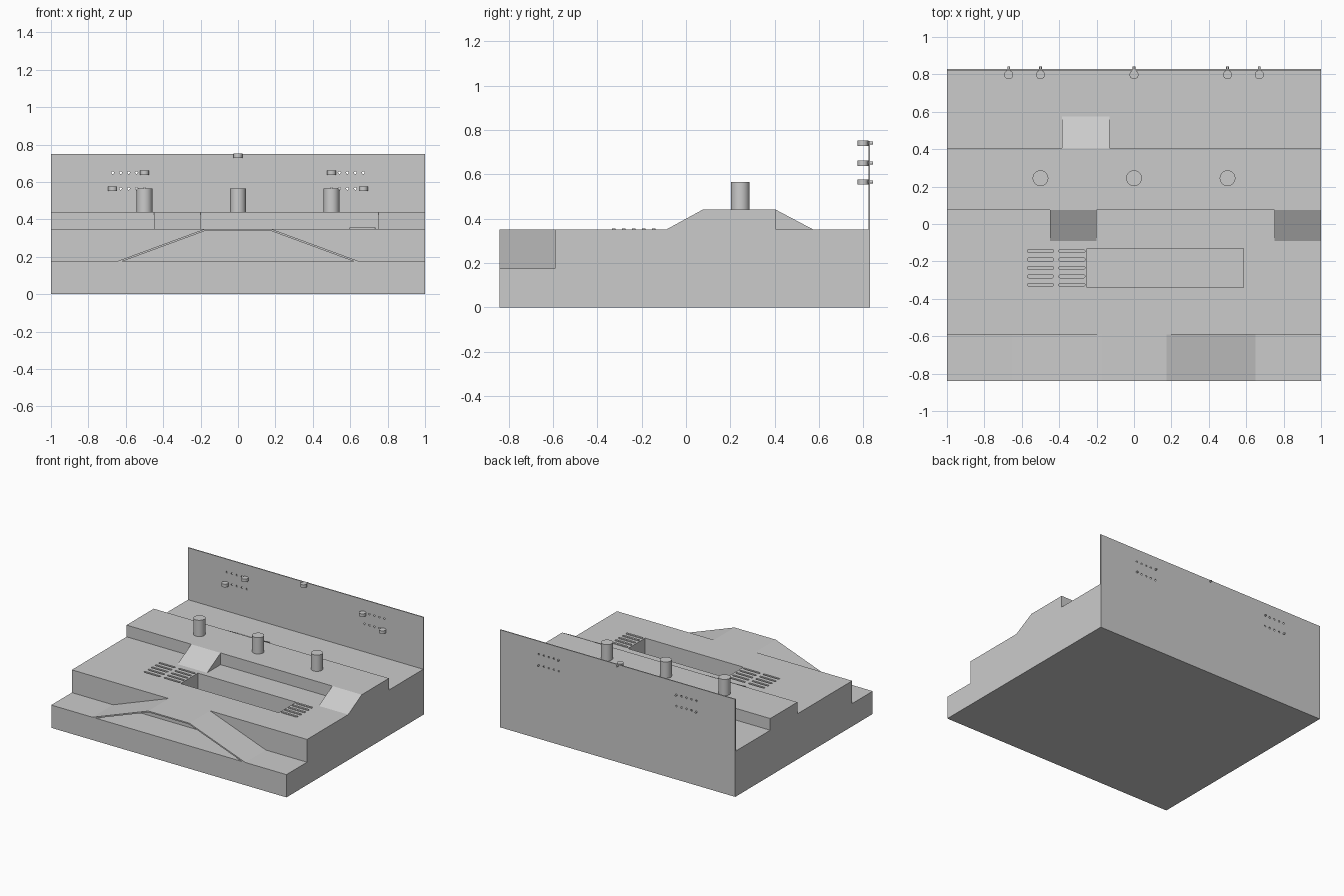
import bpy, bmesh, math
from mathutils import Matrix, Vector

if "Cube" in bpy.data.objects:
    bpy.data.objects.remove(bpy.data.objects["Cube"])

grey = bpy.data.materials.new("plain grey")
grey.use_nodes = True
grey.diffuse_color = (0.6, 0.6, 0.6, 1)
grey.node_tree.nodes["Principled BSDF"].inputs["Base Color"].default_value = (0.6, 0.6, 0.6, 1)


def finish(name, bm):
    bmesh.ops.recalc_face_normals(bm, faces=bm.faces)
    mesh = bpy.data.meshes.new(name)
    bm.to_mesh(mesh)
    bm.free()
    mesh.materials.append(grey)
    obj = bpy.data.objects.new(name, mesh)
    bpy.context.collection.objects.link(obj)
    return obj


def add_prism(bm, outline, direction):
    """Extrude a closed outline along a direction."""
    face = bm.faces.new([bm.verts.new(p) for p in outline])
    grown = bmesh.ops.extrude_face_region(bm, geom=[face])["geom"]
    verts = [v for v in grown if isinstance(v, bmesh.types.BMVert)]
    bmesh.ops.translate(bm, verts=verts, vec=direction)


def add_box(bm, low, high):
    (x, y, z), (u, v, w) = low, high
    add_prism(bm, [(x, y, z), (u, y, z), (u, v, z), (x, v, z)], (0, 0, w - z))


def add_cylinder(bm, centre, radius, height, sides=32, along_y=False):
    matrix = Matrix.Translation(Vector(centre))
    if along_y:
        matrix = matrix @ Matrix.Rotation(math.pi / 2, 4, "X")
    bmesh.ops.create_cone(bm, cap_ends=True, segments=sides, radius1=radius,
                          radius2=radius, depth=height, matrix=matrix)


def add_slot(bm, x, y, z, height, length=0.14, radius=0.008):
    """Bar with rounded ends, starting at x."""
    outline = []
    for end, start in ((x + length - radius, -90), (x + radius, 90)):
        for step in range(7):
            a = math.radians(start + step * 30)
            outline.append((end + radius * math.cos(a), y + radius * math.sin(a), z))
    add_prism(bm, outline, (0, 0, height))


def cut(obj, cutter):
    cutter.hide_render = True
    mod = obj.modifiers.new("cut", "BOOLEAN")
    mod.operation = "DIFFERENCE"
    mod.solver = "EXACT"
    mod.object = cutter
    bpy.context.view_layer.objects.active = obj
    bpy.ops.object.modifier_apply(modifier=mod.name)
    bpy.data.objects.remove(cutter)


def smooth(obj):
    bpy.ops.object.select_all(action="DESELECT")
    obj.select_set(True)
    bpy.context.view_layer.objects.active = obj
    bpy.ops.object.shade_smooth_by_angle(angle=math.radians(35))


FRONT, BACK, STEP, FLOOR, DECK = -0.84, 0.83, 0.175, 0.35, 0.44
slot_rows = [-0.145 - 0.045 * i for i in range(5)]

# Stepped base with raised deck, extruded across the width
bm = bmesh.new()
profile = [(FRONT, 0), (BACK, 0), (BACK, FLOOR), (0.405, FLOOR), (0.405, DECK),
           (0.075, DECK), (0.075, FLOOR), (-0.59, FLOOR), (-0.59, STEP), (FRONT, STEP)]
add_prism(bm, [(-1, y, z) for y, z in profile], (2, 0, 0))
base = finish("stepped_base", bm)

# Sunken pit and drain slots
bm = bmesh.new()
add_box(bm, (-0.25, -0.34, STEP), (0.585, -0.13, FLOOR + 0.05))
for y in slot_rows:
    for x in (-0.57, -0.402):
        add_slot(bm, x, y, FLOOR - 0.02, 0.05)
cut(base, finish("pit_cutter", bm))

# Low bars beside the pit
bm = bmesh.new()
for y in slot_rows:
    add_slot(bm, 0.595, y, FLOOR - 0.005, 0.011)
finish("side_bars", bm)

# Wedge ramps up to the deck: left edge, width, foot, top
for name, x, width, foot, top in (("front_ramp_right", -0.45, 0.25, -0.09, 0.075),
                                  ("front_ramp_left", 0.75, 0.25, -0.09, 0.075),
                                  ("back_ramp", -0.385, 0.255, 0.575, 0.405)):
    bm = bmesh.new()
    add_prism(bm, [(x, foot, FLOOR), (x, top, FLOOR), (x, top, DECK)], (width, 0, 0))
    finish(name, bm)

# Bent plate bridging the front step
bm = bmesh.new()
half = [(-0.65, STEP), (-0.175, FLOOR)]
inner = [(-0.62, STEP), (-0.172, FLOOR - 0.01)]
arch = half + [(-x, z) for x, z in reversed(half)] + [(-x, z) for x, z in inner] + inner[::-1]
add_prism(bm, [(x, FRONT, z) for x, z in arch], (0, 0.25, 0))
finish("bridge_plate", bm)

# Posts on the deck
for name, x in (("right_post", -0.5), ("centre_post", 0), ("left_post", 0.5)):
    bm = bmesh.new()
    add_cylinder(bm, (x, 0.245, 0.5025), 0.042, 0.125)
    smooth(finish(name, bm))

# Thin back wall with rows of peg holes
bm = bmesh.new()
add_box(bm, (-1, 0.822, FLOOR), (1, BACK, 0.75))
wall = finish("back_wall", bm)
pegs = [(0, 0.74)] + [(s * x, z) for s in (-1, 1) for x, z in ((0.5, 0.65), (0.67, 0.565))]
bm = bmesh.new()
for side in (-1, 1):
    for z in (0.65, 0.565):
        for i in range(5):
            x = side * (0.5 + i * 0.0425)
            if (x, z) not in [(round(px, 2), pz) for px, pz in pegs] and \
                    not any(abs(x - px) < 0.01 and z == pz for px, pz in pegs):
                add_cylinder(bm, (x, BACK, z), 0.007, 0.1, 12, True)
cut(wall, finish("hole_cutter", bm))

# Pegs: short drum in front, pin through the wall
for i, (x, z) in enumerate(pegs):
    bm = bmesh.new()
    add_cylinder(bm, (x, 0.798, z), 0.024, 0.024, 24)
    add_cylinder(bm, (x, 0.825, z), 0.007, 0.036, 12, True)
    smooth(finish(f"wall_peg_{i + 1}", bm))
